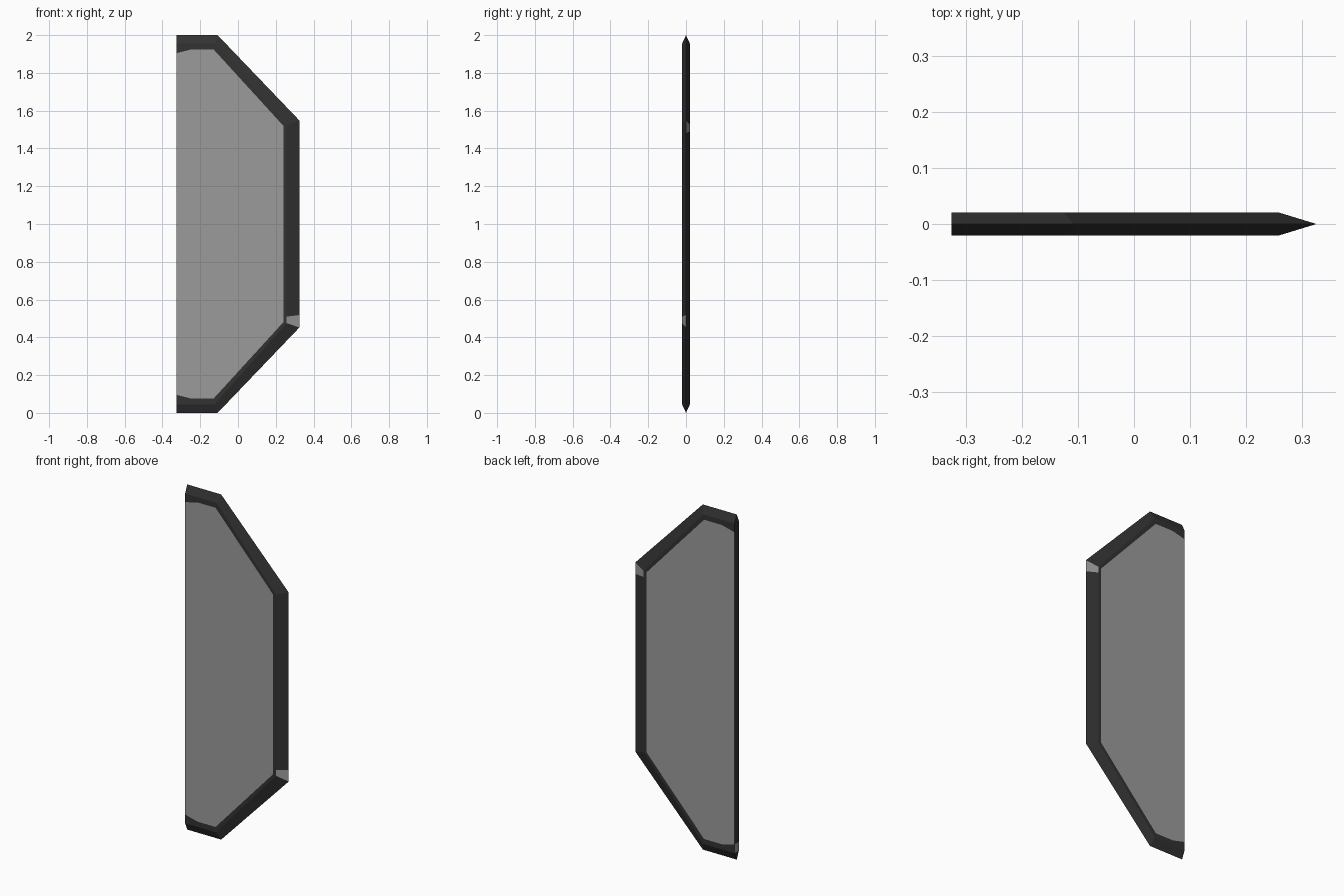
import bpy, bmesh

if "Cube" in bpy.data.objects:
    bpy.data.objects.remove(bpy.data.objects["Cube"])

def material(name, v):
    m = bpy.data.materials.new(name)
    m.diffuse_color = (v, v, v, 1)
    m.use_nodes = True
    m.node_tree.nodes["Principled BSDF"].inputs["Base Color"].default_value = m.diffuse_color
    return m

T = 0.0205  # half thickness

# lower halves of the open outlines, from the straight left edge to the right edge
outer_half = [(-0.325, 0), (-0.24, 0), (-0.108, 0), (0.325, 0.452), (0.325, 0.518)]
bevel_half = [(-0.325, 0.045), (-0.24, 0.045), (-0.125, 0.045), (0.258, 0.475), (0.258, 0.51)]
panel_half = [(-0.325, 0.095), (-0.245, 0.075), (-0.13, 0.075), (0.24, 0.48), (0.24, 0.515)]

def full(half):
    return half + [(x, 2 - z) for x, z in reversed(half)]

bm = bmesh.new()

def ring(half, y):
    return [bm.verts.new((x, y, z)) for x, z in full(half)]

def face(verts, mat):
    f = bm.faces.new(verts)
    f.material_index = mat
    return f

edge = ring(outer_half, 0)
n = len(edge)
sides = []
for s in (-1, 1):
    bevel = ring(bevel_half, s * T)
    panel = ring(panel_half, s * T)
    sides.append((bevel, panel))
    # worn corner: low on the front, high on the back
    worn = 3 if s < 0 else n - 5
    for i in range(n - 1):
        # sharpened rim
        face([edge[i], edge[i + 1], bevel[i + 1], bevel[i]], 1 if i == worn else 0)
        # dark flat border
        face([bevel[i], bevel[i + 1], panel[i + 1], panel[i]], 0)
    # grey panel
    face(panel, 1)

# blunt left end, with a small worn patch at the bottom
(bf, pf), (bb, pb) = sides
face([edge[0], bf[0], bb[0]], 0)
face([bf[0], pf[0], pb[0], bb[0]], 1)
face([pf[0], pf[-1], pb[-1], pb[0]], 0)
face([pf[-1], bf[-1], bb[-1], pb[-1]], 0)
face([bf[-1], edge[-1], bb[-1]], 0)

bmesh.ops.recalc_face_normals(bm, faces=bm.faces)
me = bpy.data.meshes.new("bevelled_plate")
bm.to_mesh(me)
bm.free()
me.materials.append(material("dark rim", 0.032))
me.materials.append(material("grey panel", 0.33))
ob = bpy.data.objects.new("bevelled_plate", me)
bpy.context.collection.objects.link(ob)
